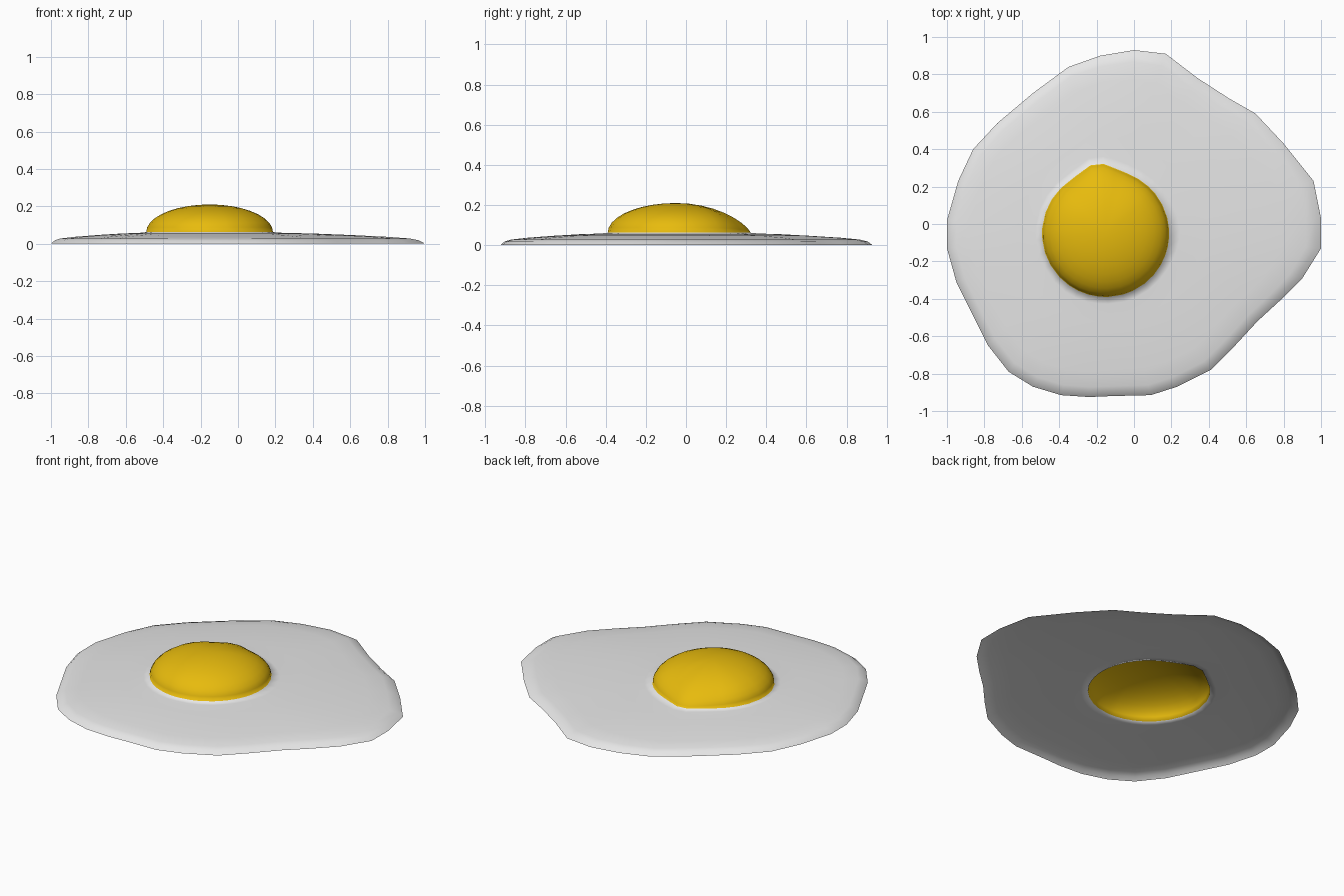
import bpy
import bmesh
from math import atan2, cos, exp, pi, sin
from mathutils import Vector

default_cube = bpy.data.objects.get("Cube")
if default_cube:
    bpy.data.objects.remove(default_cube, do_unlink=True)


def make_material(name, colour):
    material = bpy.data.materials.new(name)
    material.use_nodes = True
    material.diffuse_color = colour
    shader = next(n for n in material.node_tree.nodes if n.type == "BSDF_PRINCIPLED")
    shader.inputs["Base Color"].default_value = colour
    return material


# Irregular outer edge of the white, clockwise from the back
OUTLINE = [
    (0, .93), (.17, .91), (.34, .78), (.51, .67), (.65, .59), (.8, .43), (.96, .23), (1, .03),
    (1, -.13), (.9, -.29), (.78, -.41), (.66, -.52), (.54, -.65), (.41, -.78), (.23, -.87),
    (.09, -.915), (-.12, -.92), (-.24, -.925), (-.39, -.915), (-.54, -.87), (-.67, -.79),
    (-.78, -.65), (-.87, -.47), (-.95, -.31), (-1, -.13), (-1, .02), (-.94, .23), (-.86, .4),
    (-.73, .54), (-.54, .7), (-.35, .84), (-.18, .9),
]
# Thin white: fraction of the way from edge to yolk, and height
WHITE_PROFILE = [(0, 0), (.04, .018), (.1, .028), (.25, .037), (.5, .047), (.75, .055), (.93, .058), (1, .062)]
YOLK_CENTRE = Vector((-.152, -.05))
YOLK_RADIUS = .34
YOLK_BASE, YOLK_HEIGHT = .062, .148
YOLK_RINGS = 9


def bulge(angle, width):
    """Soft bump on the back of the yolk."""
    return exp(-((angle - 1.7) / width) ** 2)


def yolk_point(angle, scale):
    """Point on the dome, at a share of the rim radius."""
    radius = (YOLK_RADIUS + .037 * bulge(angle, .25)) * scale
    flat = YOLK_CENTRE + radius * Vector((cos(angle), sin(angle)))
    power = .5 + .25 * bulge(angle, .6)
    height = YOLK_BASE + YOLK_HEIGHT * max(0, 1 - scale ** 2) ** power
    return Vector((flat.x, flat.y, height))


def bridge(bm, outer, inner, material_index):
    count = len(outer)
    for i in range(count):
        j = (i + 1) % count
        face = bm.faces.new((outer[i], inner[i], inner[j], outer[j]))
        face.material_index = material_index


bm = bmesh.new()
edge = [Vector(point) for point in OUTLINE]
angles = [atan2(*(point - YOLK_CENTRE).yx) for point in edge]

# White: rings from the outer edge to the rim of the yolk
rings = []
for share, height in WHITE_PROFILE:
    ring = []
    for point, angle in zip(edge, angles):
        flat = point.lerp(yolk_point(angle, 1).xy, share)
        ring.append(bm.verts.new((flat.x, flat.y, height)))
    rings.append(ring)
white_bands = len(rings) - 1

# Yolk: dome rings continuing from the rim
for step in range(1, YOLK_RINGS):
    scale = cos(step / YOLK_RINGS * pi / 2)
    rings.append([bm.verts.new(yolk_point(angle, scale)) for angle in angles])

for band, (outer, inner) in enumerate(zip(rings, rings[1:])):
    bridge(bm, outer, inner, 0 if band < white_bands else 1)

# Yolk top
top = bm.verts.new(yolk_point(0, 0))
last = rings[-1]
for i, vertex in enumerate(last):
    face = bm.faces.new((vertex, top, last[(i + 1) % len(last)]))
    face.material_index = 1

for face in bm.faces:
    face.smooth = True
bm.normal_update()
if top.normal.z < 0:
    bmesh.ops.reverse_faces(bm, faces=bm.faces[:])

mesh = bpy.data.meshes.new("fried_egg")
bm.to_mesh(mesh)
bm.free()
mesh.materials.append(make_material("egg_white", (.8, .8, .8, 1)))
mesh.materials.append(make_material("yolk_yellow", (1, .62, .005, 1)))
egg = bpy.data.objects.new("fried_egg", mesh)
bpy.context.collection.objects.link(egg)
